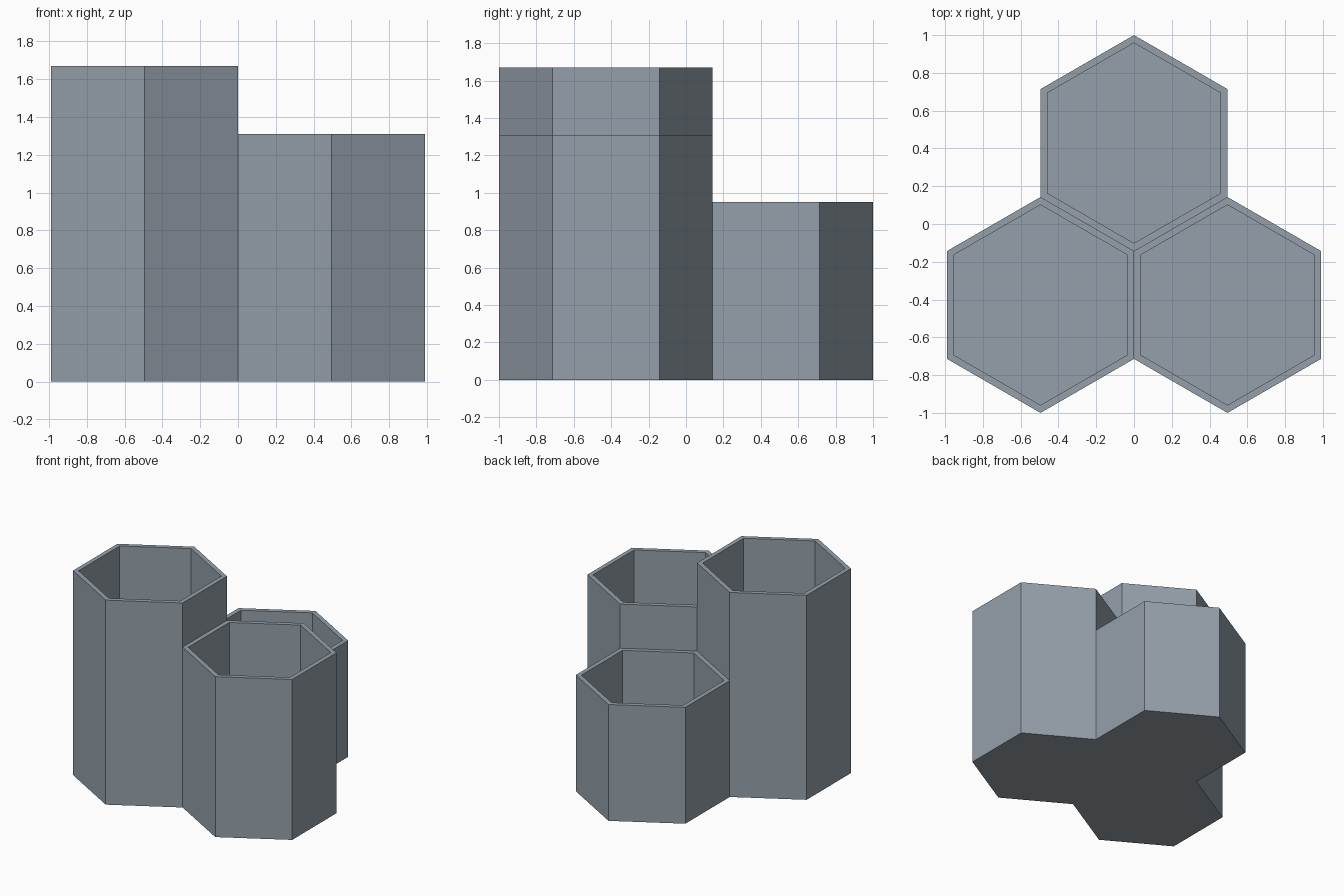
import bpy, bmesh
from math import cos, sin, pi, sqrt

if "Cube" in bpy.data.objects:
    bpy.data.objects.remove(bpy.data.objects["Cube"], do_unlink=True)

RADIUS = 2 / 3.5              # outer corner radius, three cells span 2 units
HALF = RADIUS * sqrt(3) / 2   # centre to flat side
INNER = 0.53                  # inner corner radius
FLOOR = 0.036                 # base thickness

# Single slate grey finish
slate = bpy.data.materials.new("slate_grey")
slate.use_nodes = True
color = (0.30, 0.35, 0.40, 1)
slate.diffuse_color = color
slate.node_tree.nodes["Principled BSDF"].inputs["Base Color"].default_value = color


def hex_cup(name, x, y, height):
    """Open hexagonal tube with a closed base, corners pointing along y."""
    bm = bmesh.new()

    def ring(r, z):
        return [bm.verts.new((r * cos(pi / 6 + k * pi / 3),
                              r * sin(pi / 6 + k * pi / 3), z)) for k in range(6)]

    # Outer wall, rim and inner wall are bridged from ring to ring
    rings = [ring(RADIUS, 0), ring(RADIUS, height),
             ring(INNER, height), ring(INNER, FLOOR)]
    for a, b in zip(rings, rings[1:]):
        for k in range(6):
            n = (k + 1) % 6
            bm.faces.new((a[k], a[n], b[n], b[k]))
    # Underside and inside floor
    bm.faces.new(rings[0][::-1])
    bm.faces.new(rings[-1])
    bmesh.ops.recalc_face_normals(bm, faces=bm.faces)

    mesh = bpy.data.meshes.new(name)
    bm.to_mesh(mesh)
    bm.free()
    mesh.materials.append(slate)
    obj = bpy.data.objects.new(name, mesh)
    obj.location = (x, y, 0)
    bpy.context.collection.objects.link(obj)
    return obj


# Three nested cells of stepped height
offset = 0.75 * RADIUS
hex_cup("tall_cup", -HALF, -offset, 1.67)
hex_cup("medium_cup", HALF, -offset, 1.31)
hex_cup("short_cup", 0, offset, 0.95)
